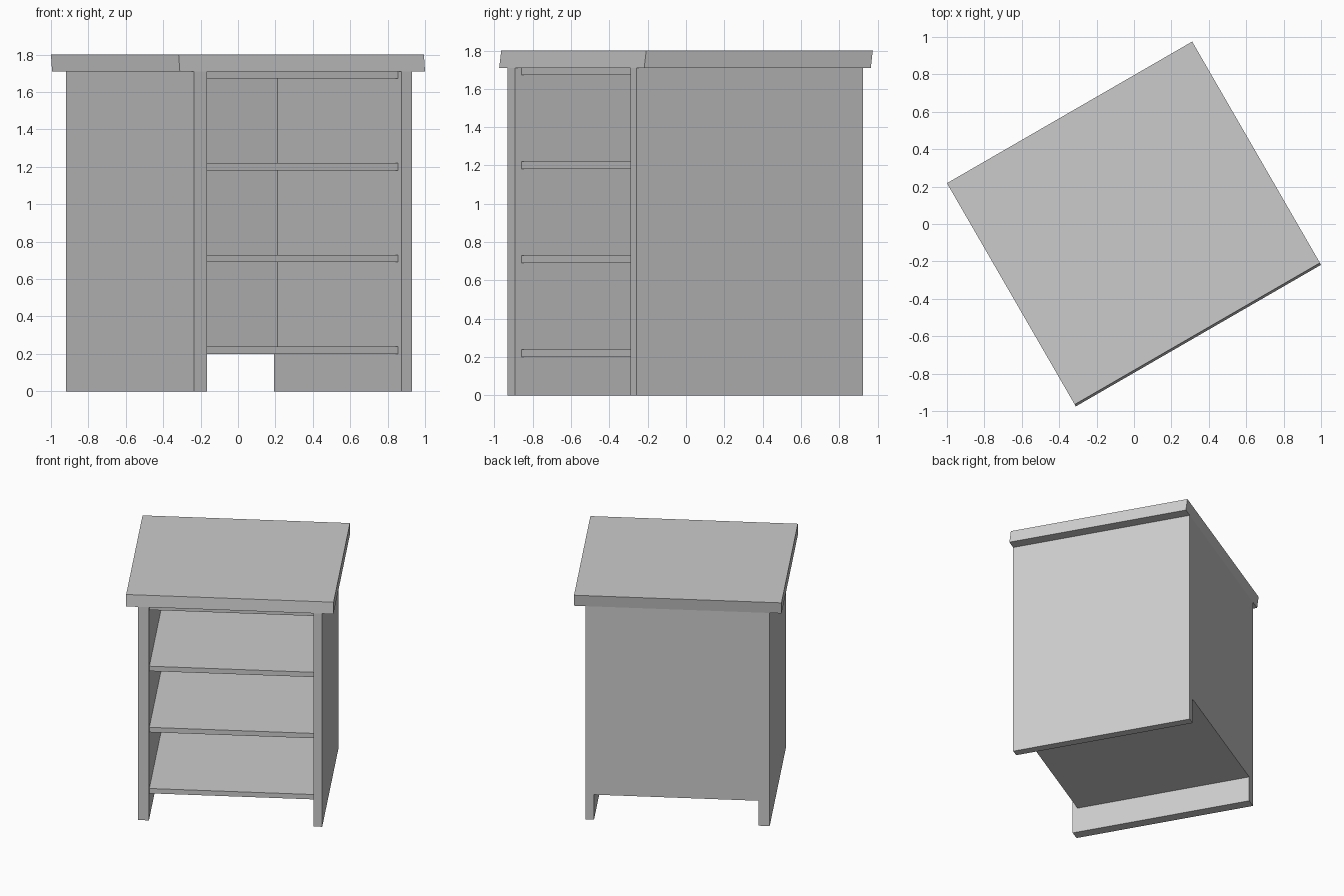
import bpy, bmesh
from math import radians
from mathutils import Matrix

if "Cube" in bpy.data.objects:
    bpy.data.objects.remove(bpy.data.objects["Cube"])

TURN = Matrix.Rotation(radians(30), 4, 'Z')   # whole bookcase is turned on the floor
FRONT, BACK = -0.689, 0.677
L_OUT, L_IN, R_IN, R_OUT = -0.67, -0.59, 0.612, 0.675
LOW, BODY_TOP, TOP = 0.2, 1.71, 1.8
BOARD = 0.038


def box(name, x, y, z, lean=0.0):
    """Box from (min, max) ranges; lean slides the top face along y."""
    bm = bmesh.new()
    bmesh.ops.create_cube(bm, size=1)
    for v in bm.verts:
        upper = v.co.z > 0
        v.co = (x[v.co.x > 0], y[v.co.y > 0] + (lean if upper else 0), z[upper])
    me = bpy.data.meshes.new(name)
    bm.to_mesh(me)
    bm.free()
    ob = bpy.data.objects.new(name, me)
    ob.matrix_world = TURN
    bpy.context.collection.objects.link(ob)
    return ob


# side panels, running down to the floor
box("left_panel", (L_OUT, L_IN), (FRONT, BACK), (0, BODY_TOP))
box("right_panel", (R_IN, R_OUT), (FRONT, BACK), (0, BODY_TOP))

# back panel, raised off the floor between the sides
box("back_panel", (L_IN, R_IN), (BACK - BOARD, BACK), (LOW, BODY_TOP))

# four evenly spaced, slightly recessed shelves
for i in range(4):
    z = LOW + i * 0.4905
    box(f"shelf_{i + 1}", (L_IN, R_IN), (FRONT + 0.037, BACK - BOARD), (z, z + BOARD + 0.001))

# overhanging top slab, its front and back faces leaning backwards
box("top_slab", (-0.757, 0.757), (FRONT, BACK), (BODY_TOP, TOP), lean=0.012)
